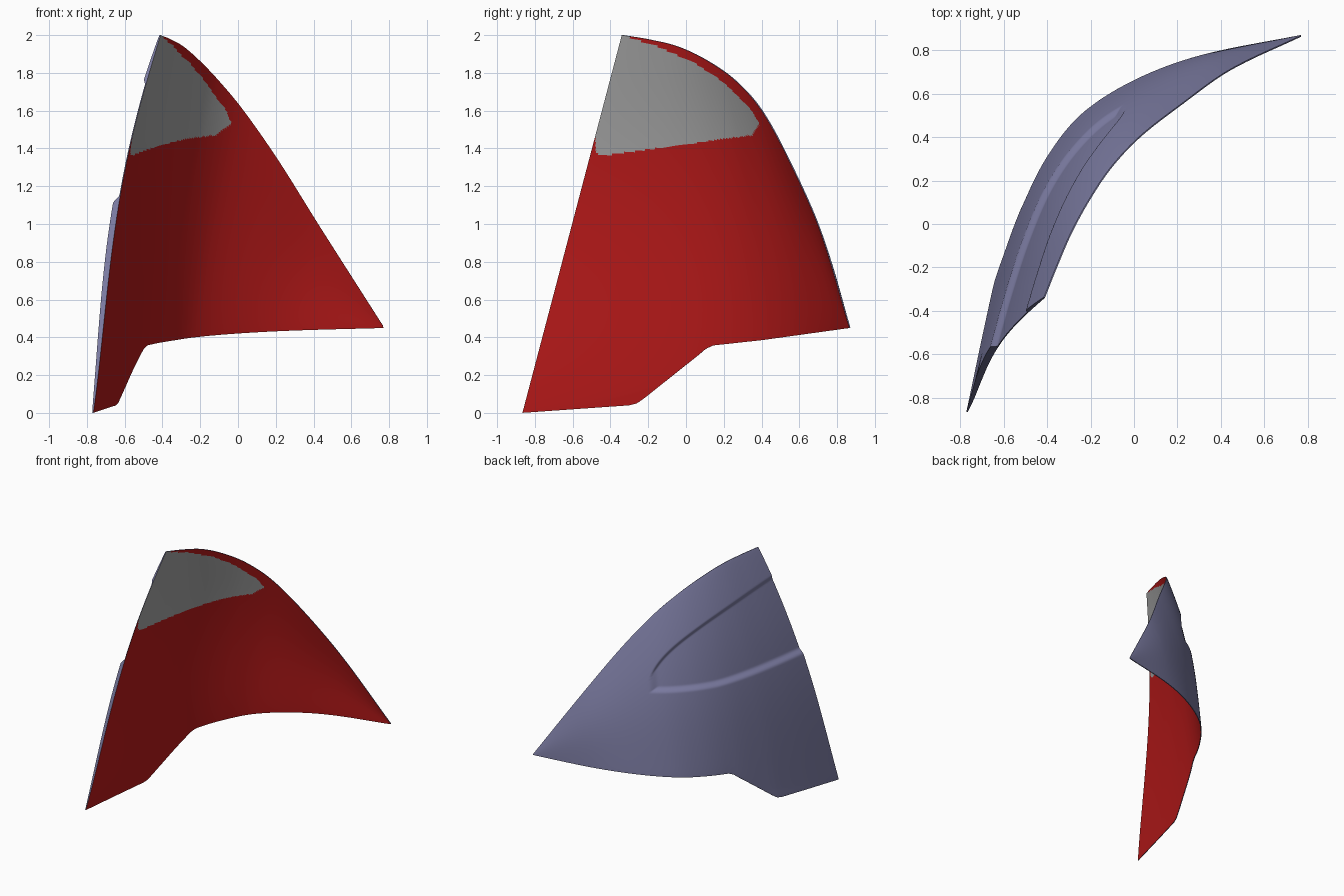
import bpy, math
from mathutils import Vector

if "Cube" in bpy.data.objects:
    bpy.data.objects.remove(bpy.data.objects["Cube"])

NU, NV = 220, 180

# Smooth base curve and top rim of the shell, station by station
BASE = [(-.766, -.866, 0), (-.68, -.48, .06), (-.60, -.16, .13), (-.51, .12, .22),
        (-.395, .33, .30), (-.24, .51, .36), (0, .66, .40), (.3, .77, .43), (.77, .865, .45)]
TOP = [(-.41, -.34, 2), (-.35, -.19, 1.975), (-.285, -.04, 1.937), (-.20, .115, 1.862),
       (-.10, .262, 1.757), (.03, .40, 1.60), (.215, .545, 1.335), (.44, .705, .975), (.768, .862, .46)]
# Stepped lower edge as (y, z)
HEM = [(-.87, 0), (-.30, .04), (-.26, .05), (-.22, .078), (.06, .303), (.10, .338),
       (.14, .357), (.40, .385), (.87, .45)]
# Outline (y, z) of the grey patch on the inside
PATCH = [(-.7, 1.46), (-.48, 1.46), (-.48, 1.385), (-.455, 1.36), (.2, 1.45), (.35, 1.47),
         (.39, 1.53), (.34, 1.61), (.2, 1.75), (.05, 1.85), (-.15, 1.94), (-.28, 1.98),
         (-.4, 2.03), (-.7, 2.03)]


def params(pts):
    """Stations from chord lengths."""
    t = [0]
    for a, b in zip(pts, pts[1:]):
        t.append(t[-1] + (Vector(b) - Vector(a)).length)
    return [x / t[-1] for x in t]


STATIONS = params(BASE)


def spline(pts, u):
    """Cubic Hermite through uneven stations."""
    n = len(pts)
    i = 0
    while i < n - 2 and u > STATIONS[i + 1]:
        i += 1

    def slope(k):
        a, b = max(k - 1, 0), min(k + 1, n - 1)
        return (Vector(pts[b]) - Vector(pts[a])) / (STATIONS[b] - STATIONS[a])
    h = STATIONS[i + 1] - STATIONS[i]
    s = (u - STATIONS[i]) / h
    return (Vector(pts[i]) * (2*s**3 - 3*s*s + 1) + slope(i) * h * (s**3 - 2*s*s + s)
            + Vector(pts[i+1]) * (3*s*s - 2*s**3) + slope(i+1) * h * (s**3 - s*s))


def hem(y):
    for (y1, z1), (y2, z2) in zip(HEM, HEM[1:]):
        if y <= y2:
            return z1 + (z2 - z1) * (y - y1) / (y2 - y1)
    return HEM[-1][1]


def smooth(x):
    x = min(max(x, 0), 1)
    return x * x * (3 - 2 * x)


def recess(p):
    """1 inside the sunken leaf-shaped panel, 0 outside."""
    t = (.49 - p.x - p.y) / 1.39
    if t <= 0:
        return 0
    low = 1.045 + .09 * max(0, t - .5) ** 1.2
    up = 1.05 + .72 * t ** .45
    return smooth(min((p.z - low) / .05, (up - p.z) / .035, t * 14))


def inside(y, z):
    hit = False
    for (y1, z1), (y2, z2) in zip(PATCH, PATCH[1:] + PATCH[:1]):
        if (z1 > z) != (z2 > z) and y < (y2 - y1) * (z - z1) / (z2 - z1) + y1:
            hit = not hit
    return hit


# Inner sheet: loft from base to top with an outward bulge, started at the hem
inner = []
for i in range(NU + 1):
    u = i / NU
    b, t = spline(BASE, u), spline(TOP, u)
    k = smooth(u / .7)
    out = Vector((-1 + .5 * k, .8 * k, 0)) * .062 * (1 - u * u)
    v0 = 0 if u > .97 else (hem(b.y) - b.z) / (t.z - b.z)
    v0 = 0 if u > .97 else (hem(b.lerp(t, v0).y) - b.z) / (t.z - b.z)
    row = []
    for j in range(NV + 1):
        v = v0 + (1 - v0) * j / NV
        row.append(b.lerp(t, v) + out * math.sin(math.pi * max(v, 0) ** 1.3))
    inner.append(row)

# Outer sheet: offset along the normal, with the sunken panel
outer = []
for i in range(NU + 1):
    row = []
    for j in range(NV + 1):
        du = inner[min(i + 1, NU)][j] - inner[max(i - 1, 0)][j]
        dv = inner[i][min(j + 1, NV)] - inner[i][max(j - 1, 0)]
        n = dv.cross(du).normalized()
        if n.x * -.7 + n.y * .7 < 0:
            n = -n
        p = inner[i][j]
        bow = max(math.sin(math.pi * j / NV), 0) ** .75
        thick = .006 + .027 * bow * (1 - (i / NU) ** 3)
        row.append(p + n * (thick - (thick - .005) * recess(p)))
    outer.append(row)

verts = [p for row in inner for p in row] + [p for row in outer for p in row]
OFF = (NU + 1) * (NV + 1)
idx = lambda i, j: i * (NV + 1) + j
faces, mats = [], []
for i in range(NU):
    for j in range(NV):
        q = (idx(i, j), idx(i + 1, j), idx(i + 1, j + 1), idx(i, j + 1))
        c = sum((verts[k] for k in q), Vector()) / 4
        faces.append(q)
        mats.append(2 if inside(c.y, c.z) else 1)
        faces.append(tuple(k + OFF for k in reversed(q)))
        mats.append(0)

# Rim closing the two sheets
loop = ([idx(i, 0) for i in range(NU)] + [idx(NU, j) for j in range(NV)]
        + [idx(i, NV) for i in range(NU, 0, -1)] + [idx(0, j) for j in range(NV, 0, -1)])
for a, b in zip(loop, loop[1:] + loop[:1]):
    faces.append((b, a, a + OFF, b + OFF))
    mats.append(0)

mesh = bpy.data.meshes.new("curved_shell")
mesh.from_pydata(verts, [], faces)
for name, col in (("slate_violet", (.2, .2, .36, 1)), ("inner_red", (.48, .01, .01, 1)),
                  ("patch_grey", (.37, .37, .37, 1))):
    m = bpy.data.materials.new(name)
    m.diffuse_color = col
    m.use_nodes = True
    m.node_tree.nodes["Principled BSDF"].inputs["Base Color"].default_value = m.diffuse_color
    mesh.materials.append(m)
mesh.polygons.foreach_set("material_index", mats)
shell = bpy.data.objects.new("curved_shell", mesh)
bpy.context.collection.objects.link(shell)
bpy.context.view_layer.objects.active = shell
shell.select_set(True)
bpy.ops.object.shade_smooth_by_angle(angle=math.radians(40))
